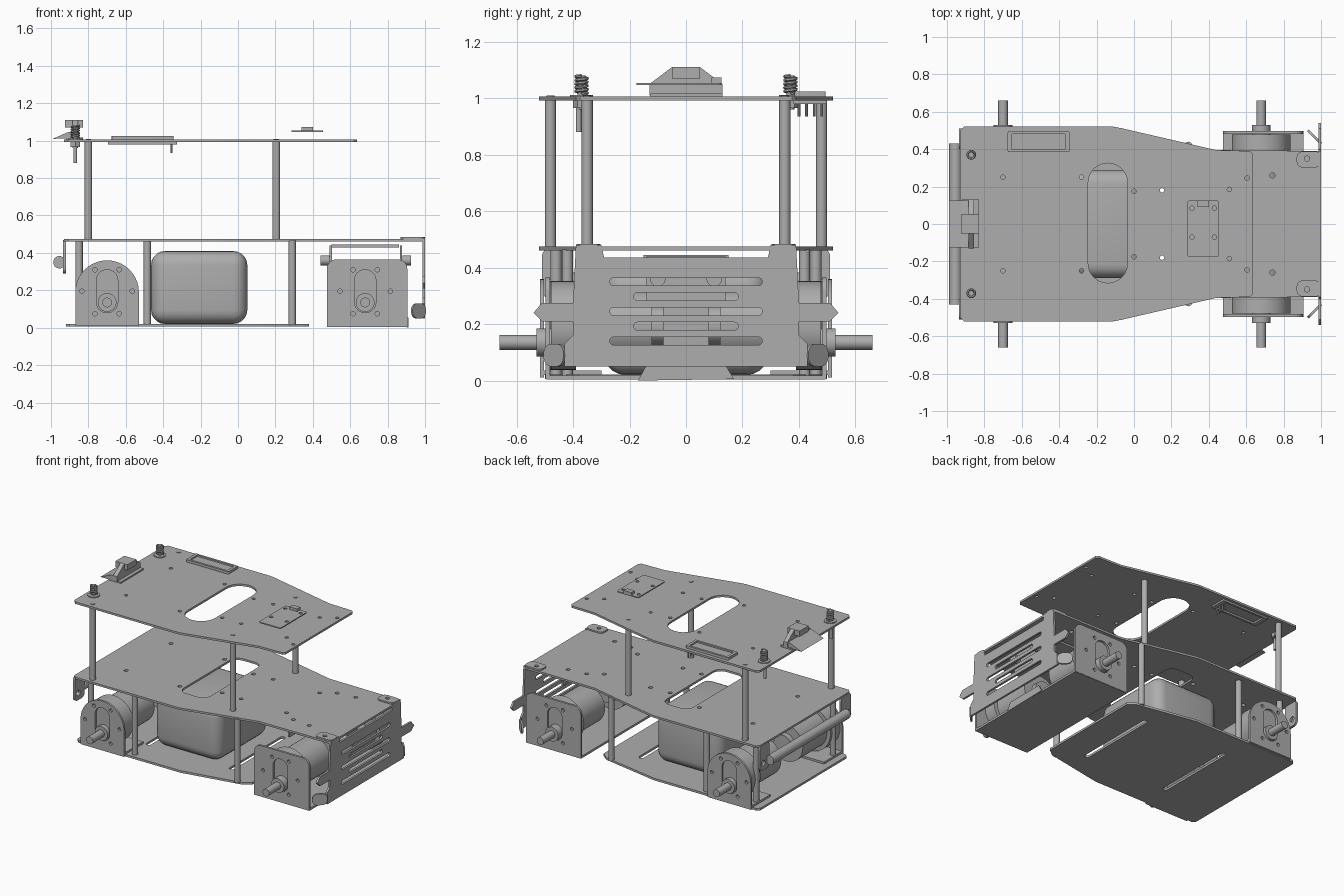
import bpy, bmesh
from math import sin, cos, pi, radians
from mathutils import Matrix, Vector

if "Cube" in bpy.data.objects:
    bpy.data.objects.remove(bpy.data.objects["Cube"])

grey = bpy.data.materials.new("plain_grey")
grey.use_nodes = True
grey.diffuse_color = (0.42, 0.42, 0.42, 1)
grey.node_tree.nodes["Principled BSDF"].inputs["Base Color"].default_value = (0.42, 0.42, 0.42, 1)

# Working planes: local x, local y, local normal
PLANES = {
    "xy": Matrix.Identity(4),
    "xz": Matrix(((1, 0, 0, 0), (0, 0, -1, 0), (0, 1, 0, 0), (0, 0, 0, 1))),
    "yz": Matrix(((0, 0, 1, 0), (1, 0, 0, 0), (0, 1, 0, 0), (0, 0, 0, 1))),
}


def finish(ob, smooth=True):
    ob.data.materials.clear()
    ob.data.materials.append(grey)
    bpy.ops.object.select_all(action="DESELECT")
    ob.select_set(True)
    bpy.context.view_layer.objects.active = ob
    if ob.type == "CURVE":
        bpy.ops.object.convert(target="MESH")
    if smooth:
        bpy.ops.object.shade_smooth_by_angle(angle=radians(35))
    return bpy.context.object


def rounded(cx, cy, w, h, r, steps=6):
    """Rounded rectangle outline; r = half the short side gives a slot."""
    pts = []
    for i, (sx, sy) in enumerate(((1, 1), (-1, 1), (-1, -1), (1, -1))):
        for k in range(steps + 1):
            a = (i + k / steps) * pi / 2
            pts.append((cx + sx * (w / 2 - r) + r * cos(a), cy + sy * (h / 2 - r) + r * sin(a)))
    return pts


def hole(x, y, r=0.012):
    return [(x + r * cos(k * pi / 6), y + r * sin(k * pi / 6)) for k in range(12)]


def mirrored(half):
    """Close an outline symmetric about local y = 0."""
    return half + [(x, -y) for x, y in reversed(half)]


def plate(name, outlines, lo, hi, plane="xy", matrix=None):
    cu = bpy.data.curves.new(name, "CURVE")
    cu.dimensions, cu.fill_mode, cu.extrude = "2D", "BOTH", (hi - lo) / 2
    for pts in outlines:
        s = cu.splines.new("POLY")
        s.points.add(len(pts) - 1)
        for p, (x, y) in zip(s.points, pts):
            p.co = (x, y, 0, 1)
        s.use_cyclic_u = True
    ob = bpy.data.objects.new(name, cu)
    bpy.context.collection.objects.link(ob)
    ob.matrix_world = matrix or PLANES[plane] @ Matrix.Translation((0, 0, (lo + hi) / 2))
    return finish(ob)


def wall(name, outlines, y, t=0.015):
    """Upright plate facing y, centred on that y."""
    return plate(name, outlines, -y - t / 2, -y + t / 2, "xz")


def box(name, lo, hi, bevel=0):
    lo, hi = Vector(lo), Vector(hi)
    bm = bmesh.new()
    size = hi - lo
    bmesh.ops.create_cube(bm, size=1, matrix=Matrix.Translation((lo + hi) / 2) @ Matrix.Diagonal((*size, 1)))
    if bevel:
        bmesh.ops.bevel(bm, geom=bm.edges[:], offset=bevel, segments=5, profile=0.5, affect="EDGES")
    me = bpy.data.meshes.new(name)
    bm.to_mesh(me)
    ob = bpy.data.objects.new(name, me)
    bpy.context.collection.objects.link(ob)
    return finish(ob, bool(bevel))


def rod(name, a, b, r, sides=32):
    a, b = Vector(a), Vector(b)
    bpy.ops.mesh.primitive_cylinder_add(vertices=sides, radius=r, depth=(b - a).length, location=(a + b) / 2)
    ob = bpy.context.object
    ob.rotation_mode = "QUATERNION"
    ob.rotation_quaternion = (b - a).to_track_quat("Z", "Y")
    ob.name = name
    return finish(ob)


def pairs(pts, r=0.012):
    return [hole(x, s * y, r) for x, y in pts for s in (1, -1)]


# Three stacked deck plates
shoulder = [(-0.93, 0.50), (-0.91, 0.52), (-0.11, 0.52), (-0.07, 0.513)]
slot = rounded(-0.14, 0.005, 0.21, 0.64, 0.104)
drill = [(-0.7, 0.25), (-0.28, 0.25), (0, 0.175), (0.15, 0.18), (0.51, 0.185), (0.605, 0.245)]
plate("top_deck", [mirrored(shoulder + [(0.44, 0.395), (0.62, 0.39), (0.635, 0.375)]), slot] + pairs(drill),
      0.992, 1.006)
plate("middle_deck", [mirrored(shoulder + [(0.44, 0.395), (1.0, 0.39)]),
                      rounded(-0.14, 0.005, 0.21, 0.64, 0.06)] + pairs(drill + [(0.74, 0.26)], 0.014),
      0.46, 0.474)
plate("bottom_deck", [mirrored([(-0.92, 0.48), (-0.9, 0.5), (-0.1, 0.5), (0.33, 0.42), (0.38, 0.38)]),
                      rounded(0.15, 0, 0.035, 0.6, 0.017), rounded(-0.5, 0, 0.035, 0.6, 0.017)],
      0.006, 0.021)

# Battery
box("battery_box", (-0.465, -0.29, 0.02), (0.05, 0.29, 0.41), 0.075)

# Drive units and posts on both sides
for s, side in ((1, "left"), (-1, "right")):
    for x, y in ((-0.8, 0.48), (0.205, 0.35)):
        rod(f"upper_post_{side}", (x, s * y, 0.47), (x, s * y, 0.995), 0.02)
        rod(f"post_screw_{side}", (x, s * y, 1.0), (x, s * y, 1.01), 0.014)
    for x, y in ((-0.85, 0.43), (-0.485, 0.46), (0.29, 0.42)):
        rod(f"lower_post_{side}", (x, s * y, 0.015), (x, s * y, 0.465), 0.02)

    for cx, y, end in ((0.69, 0.49, "front"), (-0.7, 0.51, "rear")):
        c = 0.68 if end == "front" else cx
        holes = [hole(c + dx, 0.195 + dz) for dx, dz in
                 ((0.065, 0.115), (-0.065, 0.115), (0.135, 0), (-0.135, 0), (0.065, -0.12), (-0.065, -0.12))]
        if end == "front":
            edge = [(0.475, 0.005), (0.905, 0.005)] + rounded(cx, 0.185, 0.43, 0.36, 0.05)[:14]
        else:
            edge = [(-0.87, 0.01), (-0.53, 0.01)] + [(cx + 0.17 * cos(k * pi / 20), 0.19 + 0.17 * sin(k * pi / 20))
                                                   for k in range(21)]
            box(f"rear_bracket_foot_{side}", (-0.87, min(s * 0.3, s * y), 0.02), (-0.53, max(s * 0.3, s * y), 0.035))
        wall(f"{end}_motor_bracket_{side}", [edge, rounded(c, 0.195, 0.115, 0.23, 0.057)] + holes, s * y)
        rod(f"{end}_gear_housing_{side}", (c, s * 0.39, 0.195), (c, s * (y - 0.012), 0.195), 0.157, 48)
        rod(f"{end}_motor_can_{side}", (c, s * 0.12, 0.195), (c, s * 0.39, 0.195), 0.13, 48)
        rod(f"{end}_motor_cap_{side}", (c, s * 0.08, 0.195), (c, s * 0.12, 0.195), 0.07)
        rod(f"{end}_shaft_boss_{side}", (c, s * 0.45, 0.135), (c, s * 0.53, 0.135), 0.05)
        rod(f"{end}_shaft_{side}", (c, s * 0.45, 0.135), (c, s * 0.66, 0.135), 0.026)

    # Sprung bolts at the rear of the top deck
    x, y = -0.87, s * 0.37
    rod(f"spring_washer_{side}", (x, y, 1.0), (x, y, 1.012), 0.04)
    rod(f"spring_bolt_{side}", (x, y, 0.96), (x, y, 1.08), 0.014)
    rod(f"bolt_nut_{side}", (x, y, 0.965), (x, y, 0.992), 0.03, 6)
    rod(f"bolt_tip_{side}", (x, y - 0.01, 0.88), (x, y - 0.01, 0.97), 0.01)
    cu = bpy.data.curves.new(f"spring_{side}", "CURVE")
    cu.dimensions, cu.bevel_depth, cu.bevel_resolution = "3D", 0.006, 1
    sp = cu.splines.new("POLY")
    sp.points.add(80)
    for k, p in enumerate(sp.points):
        a = k * 2 * pi / 16
        p.co = (x + 0.02 * cos(a), y + 0.02 * sin(a), 1.015 + 0.065 * k / 80, 1)
    ob = bpy.data.objects.new(cu.name, cu)
    bpy.context.collection.objects.link(ob)
    finish(ob)

    # Rear lip tabs and front fixing tabs
    plate(f"rear_lip_{side}", [rounded(s * 0.455, 0.38, 0.11, 0.18, 0.03), hole(s * 0.47, 0.34, 0.02)],
          -0.935, -0.92, "yz")
    plate(f"front_fixing_tab_{side}", [rounded(0.935, s * 0.345, 0.13, 0.085, 0.03), hole(0.925, s * 0.35, 0.014)],
          0.474, 0.484)
    # Bumper ends bent backwards
    m = Matrix.Translation((0.965, s * 0.465, 0.09)) @ Matrix.Rotation(s * radians(45), 4, "Z") @ PLANES["yz"]
    plate(f"bumper_flap_{side}", [rounded(0, 0, 0.1, 0.08, 0.035)], -0.006, 0.006, matrix=m)
    # Frame knobs
    for x0, x1 in ((0.44, 0.5), (0.88, 0.925)):
        rod(f"frame_knob_{side}", (x0, s * 0.1, 0.36), (x1, s * 0.1, 0.36), 0.027)

# Front cradle
box("front_cradle_base", (0.475, -0.495, 0.003), (0.905, 0.495, 0.018))
box("cradle_strap_top", (0.5, -0.15, 0.43), (0.86, 0.15, 0.445))
for x in (0.49, 0.865):
    box("cradle_strap_leg", (x, -0.14, 0.28), (x + 0.012, 0.14, 0.44))
plate("cradle_front_tab", [mirrored([(-0.17, 0), (-0.14, 0)])[:1] + [(0.17, 0.005), (0.14, 0.055), (-0.14, 0.055)]],
      0.9, 0.912, "yz")

# Slotted front guard with arms
right = [(0.43, 0.05), (0.43, 0.13), (0.4, 0.16), (0.4, 0.21), (0.51, 0.21), (0.54, 0.24), (0.51, 0.275),
         (0.4, 0.275), (0.39, 0.48), (0.3, 0.48), (0.29, 0.435)]
guard = right + [(-y, z) for y, z in reversed(right)]
slits = [rounded(0, 0.35 - 0.0525 * k, 0.37 if k % 2 else 0.54, 0.028, 0.0139) for k in range(5)]
plate("front_guard", [guard] + slits, 0.986, 1.0, "yz")

# Rear bar
rod("rear_bar", (-0.955, -0.43, 0.35), (-0.955, 0.43, 0.35), 0.033)

# Rear sensor on the top deck
box("sensor_base", (-0.92, -0.125, 1.006), (-0.83, 0.13, 1.016))
plate("sensor_body", [[(-0.13, 1.01), (0.13, 1.01), (0.13, 1.05), (0.05, 1.11), (-0.05, 1.11), (-0.13, 1.05)]],
      -0.885, -0.855, "yz")
box("sensor_head", (-0.925, -0.05, 1.07), (-0.83, 0.05, 1.11))
wall("sensor_visor", [[(-0.99, 1.01), (-0.87, 1.012), (-0.87, 1.05), (-0.91, 1.045)]], 0, 0.25)

# Display panel set into the top deck
plate("display_frame", [rounded(-0.51, 0.44, 0.37, 0.12, 0.006), rounded(-0.51, 0.44, 0.31, 0.09, 0.005)], 0.98, 0.992)
plate("display_rim", [rounded(-0.51, 0.44, 0.33, 0.11, 0.006), rounded(-0.51, 0.44, 0.29, 0.08, 0.005)], 1.006, 1.024)
box("display_glass", (-0.66, 0.395, 1.006), (-0.36, 0.485, 1.014))
for k in range(4):
    rod("display_pin", (-0.355, 0.4 + 0.027 * k, 0.935), (-0.355, 0.4 + 0.027 * k, 0.99), 0.005, 8)

# Small raised circuit board
plate("circuit_board", [rounded(0.37, -0.025, 0.17, 0.3, 0.01)] + [hole(0.37 + dx, y) for dx in (-0.06, 0.06)
                                                                  for y in (-0.07, 0.085)], 1.046, 1.054)
box("board_connector", (0.34, 0.09, 1.054), (0.4, 0.125, 1.073))
